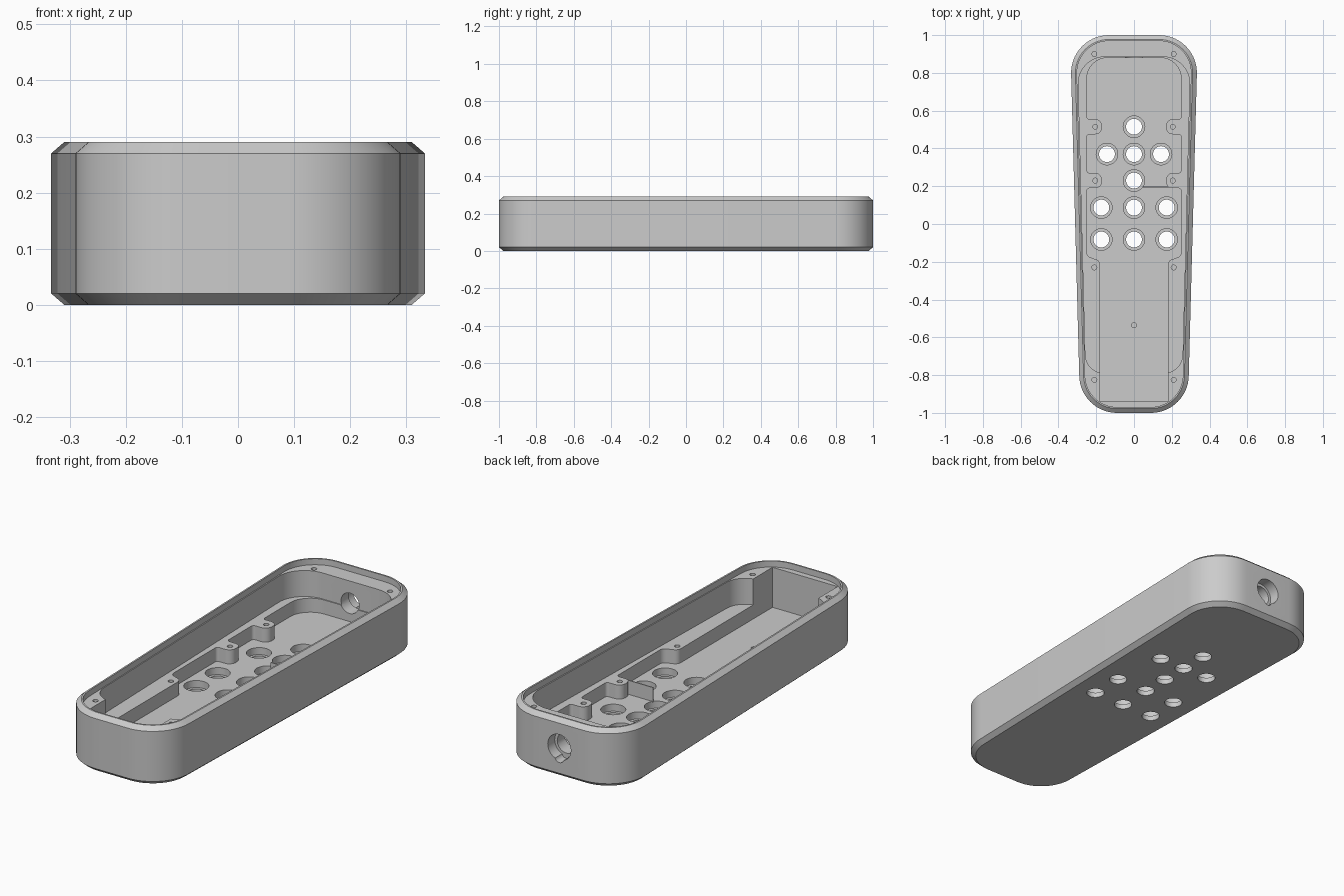
import bpy, bmesh, math
from mathutils import Vector, Matrix

if "Cube" in bpy.data.objects:
    bpy.data.objects.remove(bpy.data.objects["Cube"])

grey = bpy.data.materials.new("plain_grey")
grey.diffuse_color = (0.6, 0.6, 0.6, 1)
grey.use_nodes = True
grey.node_tree.nodes["Principled BSDF"].inputs["Base Color"].default_value = grey.diffuse_color


def finish(bm, name):
    bmesh.ops.recalc_face_normals(bm, faces=bm.faces)
    me = bpy.data.meshes.new(name)
    bm.to_mesh(me)
    bm.free()
    me.materials.append(grey)
    ob = bpy.data.objects.new(name, me)
    bpy.context.collection.objects.link(ob)
    return ob


def loft(bm, rings):
    """Closed solid through rings given as (2D outline, z)."""
    vs = [[bm.verts.new((x, y, z)) for x, y in pts] for pts, z in rings]
    n = len(vs[0])
    for a, b in zip(vs, vs[1:]):
        for i in range(n):
            j = (i + 1) % n
            bm.faces.new((a[i], a[j], b[j], b[i]))
    bm.faces.new(vs[0][::-1])
    bm.faces.new(vs[-1])
    return [v for r in vs for v in r]


def shell_outline(r):
    """Tapered rounded outline with corner radius r (smaller r = inset)."""
    pts = []
    for cx, cy, a0 in ((.133, .8, 0), (-.133, .8, 90), (-.09, -.8, 180), (.09, -.8, 270)):
        for k in range(15):
            a = math.radians(a0 + 90 * k / 14)
            pts.append((cx + r * math.cos(a), cy + r * math.sin(a)))
    return pts


def rounded(half, seg=8):
    """Mirror the right half (x, y, radius) and fillet every corner."""
    full = half + [(-x, y, r) for x, y, r in reversed(half)]
    out = []
    for i, (x, y, r) in enumerate(full):
        p = Vector((x, y))
        u = (Vector(full[i - 1][:2]) - p).normalized()
        v = (Vector(full[(i + 1) % len(full)][:2]) - p).normalized()
        if r == 0:
            out.append((x, y))
            continue
        ang = u.angle(v)
        t = r / math.tan(ang / 2)
        c = p + (u + v).normalized() * (r / math.sin(ang / 2))
        a = p + u * t - c
        turn = a.angle_signed(p + v * t - c)
        for k in range(seg + 1):
            q = Matrix.Rotation(-turn * k / seg, 2) @ a
            out.append(tuple(c + q))
    return out


def circle(x, y, r, n=32):
    return [(x + r * math.cos(2 * math.pi * k / n), y + r * math.sin(2 * math.pi * k / n))
            for k in range(n)]


# Outer body with chamfered top and bottom edges
bm = bmesh.new()
loft(bm, [(shell_outline(.177), 0), (shell_outline(.2), .02),
          (shell_outline(.2), .27), (shell_outline(.177), .29)])
body = finish(bm, "remote_shell")


def cut(bm, name):
    cutter = finish(bm, name)
    cutter.hide_render = True
    mod = body.modifiers.new(name, "BOOLEAN")
    mod.operation, mod.solver, mod.object = "DIFFERENCE", "EXACT", cutter
    bpy.context.view_layer.objects.active = body
    bpy.ops.object.modifier_apply(modifier=name)
    bpy.data.objects.remove(cutter)


# Lid recess
bm = bmesh.new()
loft(bm, [(shell_outline(.169), .26), (shell_outline(.169), .35)])
cut(bm, "lid_recess")

# Upper cavity down to the board ledge
bm = bmesh.new()
upper = rounded([(.255, -.79, .1), (.298, .885, .14)], 12)
loft(bm, [(upper, .13), (upper, .36)])
cut(bm, "upper_cavity")

# Lower pocket with screw boss outlines and the battery bay
bm = bmesh.new()
lower = rounded([(.18, -.94, 0), (.18, -.195, .03), (.25, -.17, .03),
                 (.25, .19, .015), (.17, .19, .035), (.17, .27, .035), (.25, .27, .015),
                 (.25, .475, .015), (.17, .475, .035), (.17, .555, .035), (.25, .555, .015),
                 (.25, .88, .11)])
loft(bm, [(lower, .06), (lower, .37)])
cut(bm, "lower_pocket")

# Stepped button holes
bm = bmesh.new()
buttons = [(0, .515), (0, .23)] + [(x, .37) for x in (-.143, 0, .143)]
buttons += [(x, y) for x in (-.173, 0, .173) for y in (.087, -.082)]
for x, y in buttons:
    small, big = circle(x, y, .042), circle(x, y, .057)
    loft(bm, [(small, -.05), (small, .025), (big, .025), (big, .1)])
cut(bm, "button_holes")

# Blind screw holes
bm = bmesh.new()
screws = [(s * x, y, z, d) for s in (-1, 1) for x, y, z, d in
          ((.21, .9, .26, .1), (.21, -.825, .26, .1), (.205, .515, .13, .06),
           (.205, .23, .13, .06), (.21, -.23, .13, .06))]
for x, y, z, d in screws + [(0, -.535, .06, .03)]:
    c = circle(x, y, .013, 16)
    loft(bm, [(c, z - d), (c, z + .02)])
cut(bm, "screw_holes")


# Stepped socket hole through the back wall, with a small notch below
def along_y(bm, rings, z):
    vs = loft(bm, rings)
    bmesh.ops.transform(bm, verts=vs, matrix=Matrix.Translation((0, 0, z)) @
                        Matrix.Rotation(math.radians(-90), 4, 'X'))


bm = bmesh.new()
along_y(bm, [(circle(0, 0, .05), .84), (circle(0, 0, .05), .945),
             (circle(0, 0, .064), .945), (circle(0, 0, .064), 1.05)], .15)
cut(bm, "socket_hole")
bm = bmesh.new()
along_y(bm, [(circle(0, 0, .024, 20), .945), (circle(0, 0, .024, 20), 1.06)], .097)
cut(bm, "socket_notch")

# Thin divider rib on the floor
bm = bmesh.new()
rib = [(.045, .193), (.19, .193), (.19, .198), (.045, .198)]
loft(bm, [(rib, .055), (rib, .13)])
finish(bm, "divider_rib")

# Smooth curved walls, keep edges sharp
bpy.ops.object.select_all(action="DESELECT")
body.select_set(True)
bpy.context.view_layer.objects.active = body
bpy.ops.object.shade_smooth_by_angle(angle=math.radians(25))
